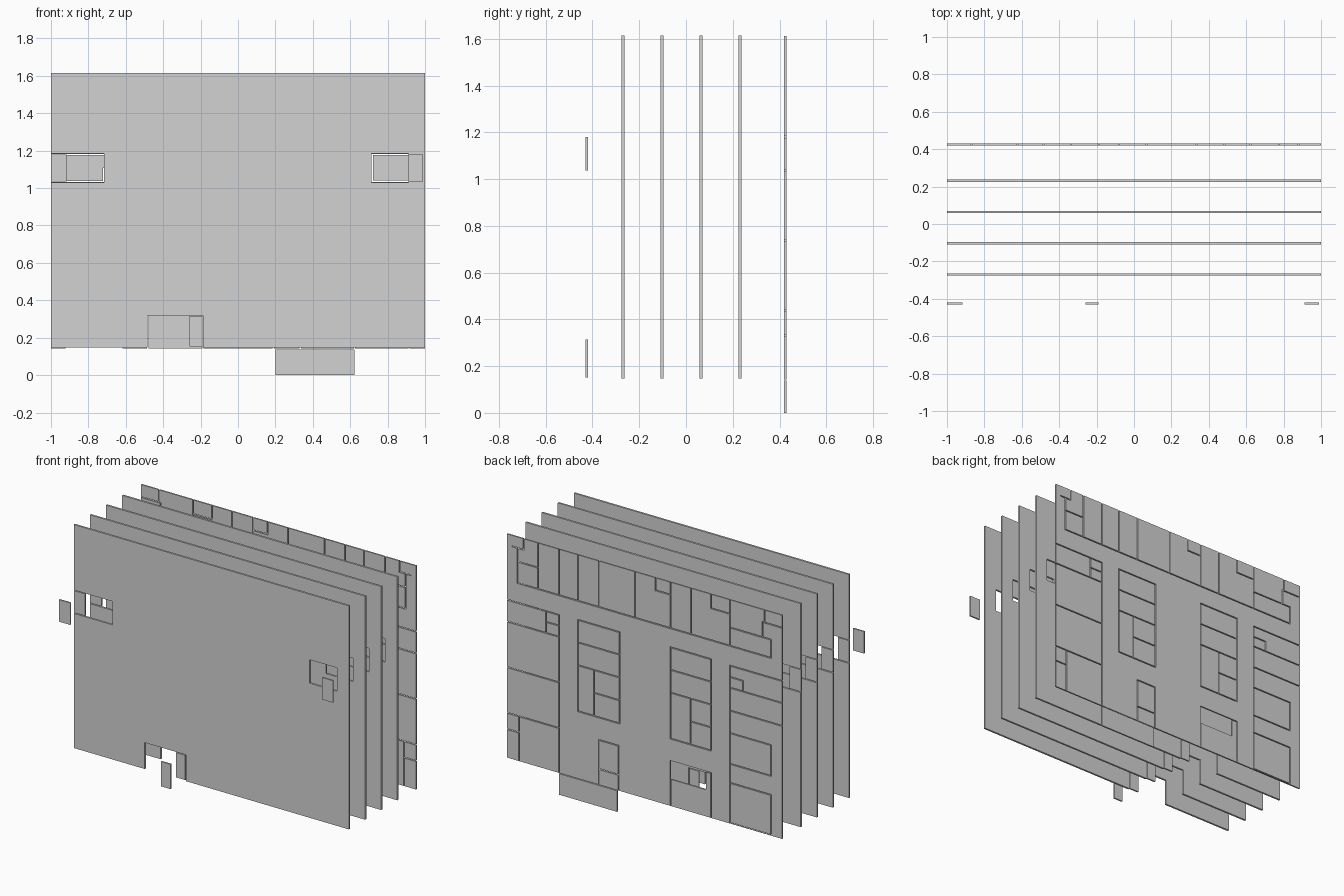
import bpy
import bmesh

cube = bpy.data.objects.get("Cube")
if cube:
    bpy.data.objects.remove(cube, do_unlink=True)

grey = bpy.data.materials.new("light grey")
grey.use_nodes = True
colour = (0.65, 0.65, 0.65, 1)
grey.diffuse_color = colour
grey.node_tree.nodes["Principled BSDF"].inputs["Base Color"].default_value = colour

GAP = 0.007


def inside(rect, x, z):
    return rect[0] < x < rect[1] and rect[2] < z < rect[3]


def plate(name, y, thick, outline, cuts=()):
    """Upright plate (x0, x1, z0, z1) at depth y with rectangular cuts through it."""
    rects = [outline, *cuts]
    xs = sorted({min(max(v, outline[0]), outline[1]) for r in rects for v in r[:2]})
    zs = sorted({min(max(v, outline[2]), outline[3]) for r in rects for v in r[2:]})
    bm = bmesh.new()
    front = y - thick / 2
    for x0, x1 in zip(xs, xs[1:]):
        for z0, z1 in zip(zs, zs[1:]):
            if any(inside(c, (x0 + x1) / 2, (z0 + z1) / 2) for c in cuts):
                continue
            corners = ((x0, z0), (x1, z0), (x1, z1), (x0, z1))
            bm.faces.new([bm.verts.new((x, front, z)) for x, z in corners])
    bmesh.ops.remove_doubles(bm, verts=bm.verts, dist=1e-5)
    ext = bmesh.ops.extrude_face_region(bm, geom=bm.faces[:], use_keep_orig=True)
    moved = [v for v in ext["geom"] if isinstance(v, bmesh.types.BMVert)]
    bmesh.ops.translate(bm, verts=moved, vec=(0, thick, 0))
    bmesh.ops.recalc_face_normals(bm, faces=bm.faces)
    mesh = bpy.data.meshes.new(name)
    bm.to_mesh(mesh)
    bm.free()
    mesh.materials.append(grey)
    obj = bpy.data.objects.new(name, mesh)
    bpy.context.collection.objects.link(obj)


def across(z, x0, x1):
    """Horizontal slot."""
    return (x0 - GAP / 2, x1 + GAP / 2, z - GAP / 2, z + GAP / 2)


def upright(x, z0, z1):
    """Vertical slot."""
    return (x - GAP / 2, x + GAP / 2, z0 - GAP / 2, z1 + GAP / 2)


def frame(x0, x1, z0, z1):
    """Four slots around a room."""
    return [across(z0, x0, x1), across(z1, x0, x1), upright(x0, z0, z1), upright(x1, z0, z1)]


BOTTOM, TOP = 0.147, 1.615

# Four large sheets with two windows and a door notch
openings = [(-1.1, -0.717, 1.031, 1.185), (0.715, 0.912, 1.031, 1.185),
            (-0.485, -0.186, 0.1, 0.32)]
for i, y in enumerate((-0.27, -0.103, 0.064, 0.231)):
    plate(f"sheet_{i + 1}", y, 0.013, (-1, 1, BOTTOM, TOP), openings)

# Small loose strips in every layer
for i, y in enumerate((-0.425, -0.27, -0.103, 0.064, 0.231)):
    plate(f"left_window_strip_{i + 1}", y, 0.01, (-1, -0.918, 1.036, 1.18))
    plate(f"door_strip_{i + 1}", y, 0.01, (-0.258, -0.191, 0.152, 0.315))
plate("right_window_strip", -0.425, 0.01, (0.912, 0.99, 1.036, 1.18))

# Rear plan: upper row of rooms
slots = [across(1.31, -0.92, 0.92)]
for x in (0.775, 0.623, 0.483, 0.333, 0.068, -0.187, -0.337, -0.622):
    slots.append(upright(x, 1.31, TOP))
slots += [upright(0.922, 1.31, 1.54), across(1.54, 0.88, 0.96), across(1.45, 0.775, 0.922),
          upright(0.88, 1.54, TOP), upright(-0.08, 1.53, TOP), across(1.53, -0.187, -0.08),
          upright(-0.483, 1.52, TOP), across(1.52, -0.622, -0.483),
          across(1.43, -0.857, -0.622), upright(-0.857, 1.43, 1.53),
          across(1.53, -0.99, -0.857), upright(-0.87, 1.53, TOP),
          across(1.43, -0.92, -0.857), upright(-0.92, 1.31, 1.43)]

# Rear plan: side columns of rooms
for z in (1.18, 1.037, 0.737, 0.437):
    slots.append(across(z, 0.623, 1.1))
slots += [upright(0.623, BOTTOM, 1.18), upright(0.717, 1.037, 1.18), across(1.11, 0.623, 0.717),
          upright(0.914, BOTTOM, 0.437), across(0.33, 0.914, 1.1)]
for z in (1.18, 1.035, 0.885):
    slots.append(across(z, -1.1, -0.622))
slots += [upright(-0.622, BOTTOM, 1.18), upright(-0.717, 1.035, 1.105),
          across(1.105, -0.717, -0.622)]
slots += frame(-0.92, -0.622, 0.535, 0.737) + frame(-0.92, -0.622, BOTTOM, 0.41)

# Rear plan: two middle blocks
for x0, x1, split in ((0.183, 0.483, 0.367), (-0.483, -0.187, -0.334)):
    slots += frame(x0, x1, 0.585, 1.185)
    slots += [across(1.037, x0, x1), across(0.887, x0, x1), upright(split, 0.585, 0.887),
              across(0.737, x0, split)]

# Rear plan: lower rooms and the opening behind the door
slots += [upright(0.333, BOTTOM, 0.437), upright(0.188, BOTTOM, 0.437),
          across(0.437, 0.188, 0.333), across(0.246, 0.188, 0.333),
          upright(-0.187, BOTTOM, 0.437), upright(-0.483, BOTTOM, 0.437),
          across(0.437, -0.483, -0.187), (-0.445, -0.187, 0.318, 0.437)]
plate("rear_plan", 0.425, 0.01, (-1, 1, 0.143, 1.612), slots)
plate("rear_step", 0.425, 0.01, (0.2, 0.622, 0, 0.138))
